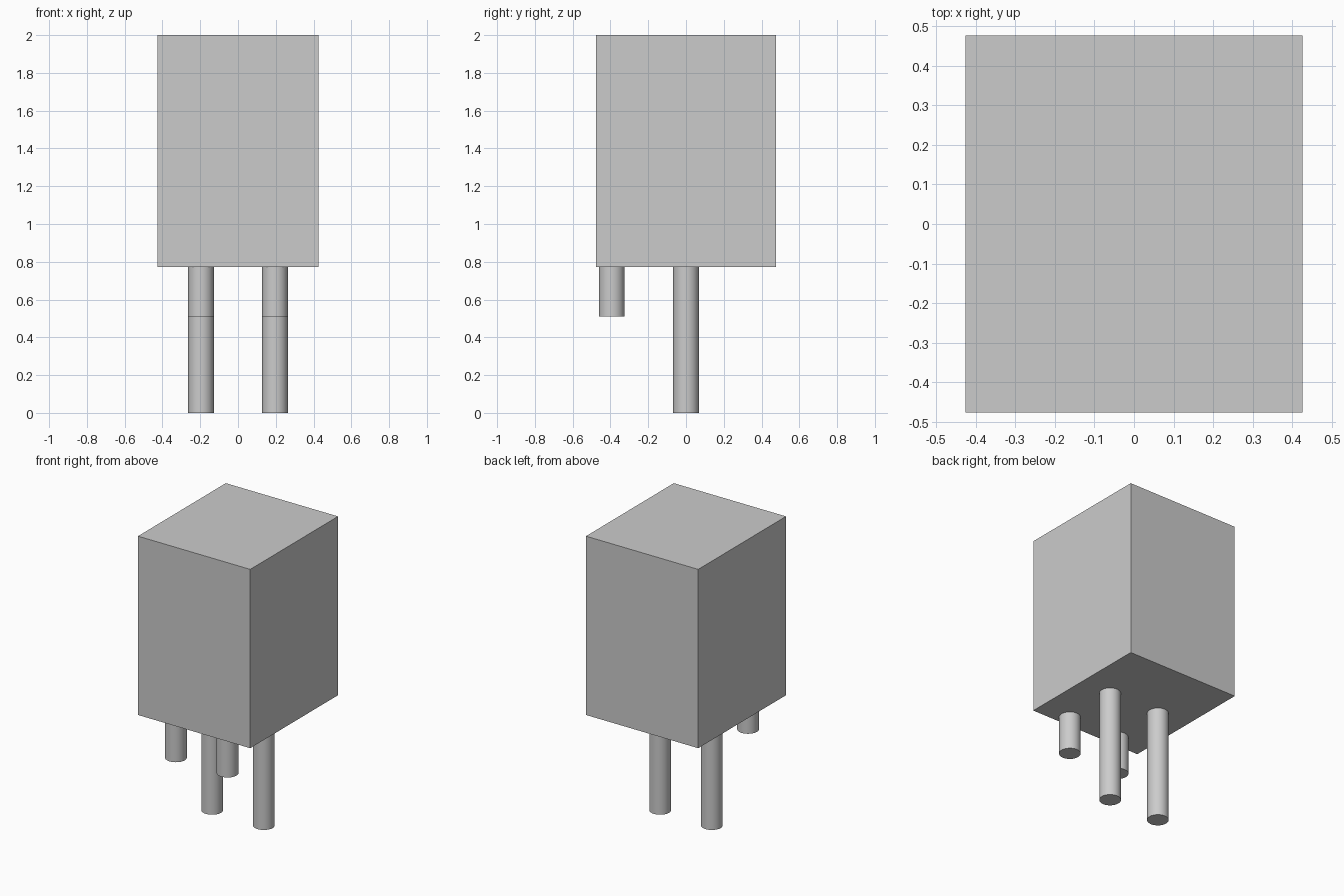
import bpy

cube = bpy.data.objects.get("Cube")
if cube:
    bpy.data.objects.remove(cube, do_unlink=True)

grey = bpy.data.materials.new("plain grey")
grey.use_nodes = True
colour = (0.6, 0.6, 0.6, 1)
grey.diffuse_color = colour
grey.node_tree.nodes["Principled BSDF"].inputs["Base Color"].default_value = colour

BODY_BOTTOM = 0.773
TOP = 2.0


# Box-shaped body
bpy.ops.mesh.primitive_cube_add(size=1, location=(0, 0, (BODY_BOTTOM + TOP) / 2))
body = bpy.context.object
body.name = "body"
body.scale = (0.852, 0.952, TOP - BODY_BOTTOM)
bpy.ops.object.transform_apply(location=False, rotation=False, scale=True)
body.data.materials.append(grey)


def add_pin(name, x, y, bottom):
    """Round pin hanging from the underside of the body."""
    bpy.ops.mesh.primitive_cylinder_add(
        vertices=32, radius=0.068, depth=BODY_BOTTOM - bottom,
        location=(x, y, (BODY_BOTTOM + bottom) / 2))
    pin = bpy.context.object
    pin.name = name
    pin.data.materials.append(grey)
    bpy.ops.object.shade_smooth_by_angle()


# Long pins in the middle, short pins along the front edge
for side, sign in (("left", 1), ("right", -1)):
    add_pin(f"long_pin_{side}", sign * 0.196, 0, 0)
    add_pin(f"short_pin_{side}", sign * 0.196, -0.393, 0.51)
